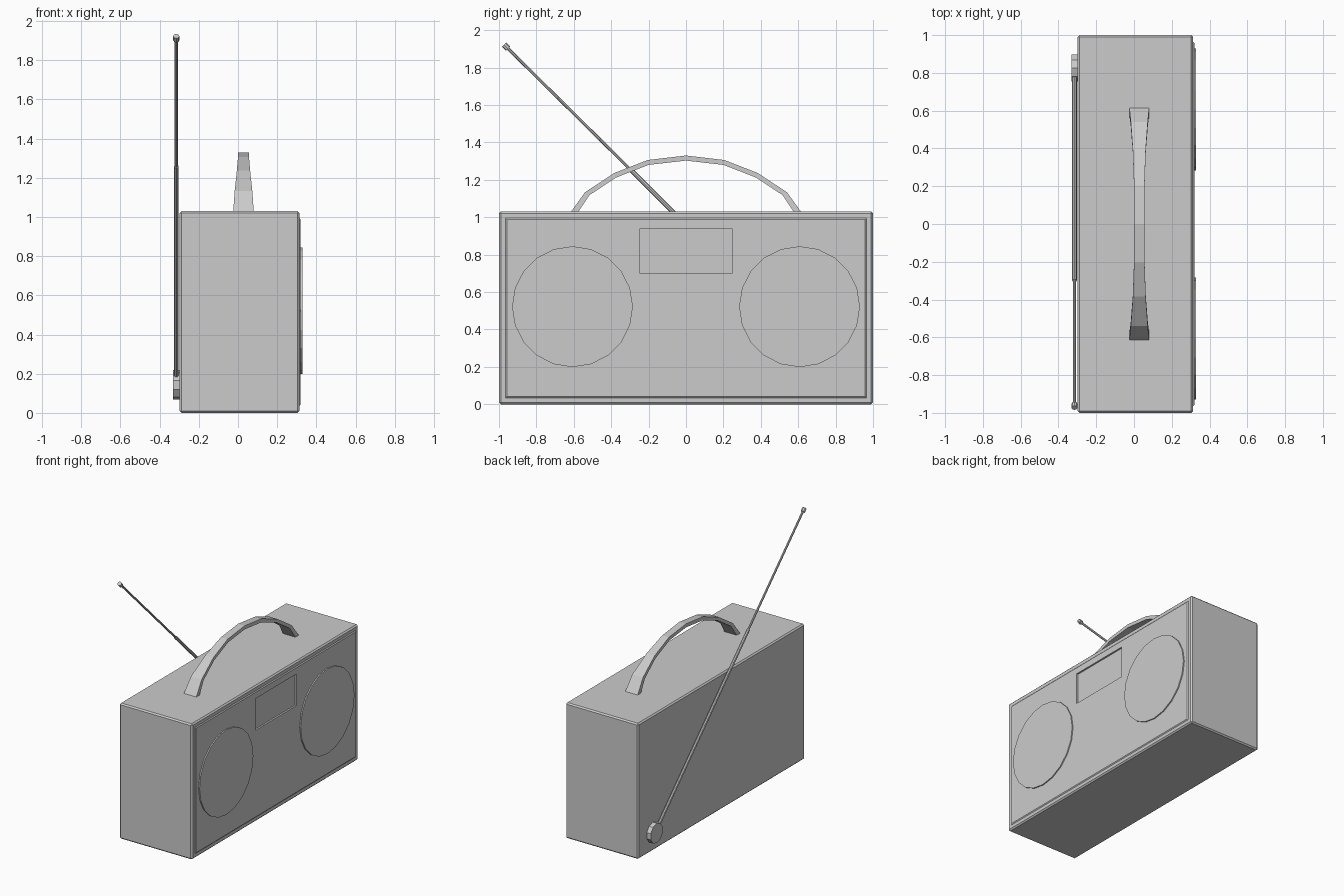
import bpy, bmesh, math
from mathutils import Vector, Matrix

if "Cube" in bpy.data.objects:
    bpy.data.objects.remove(bpy.data.objects["Cube"])


def finish(bm, name):
    bmesh.ops.recalc_face_normals(bm, faces=bm.faces[:])
    me = bpy.data.meshes.new(name)
    bm.to_mesh(me)
    bm.free()
    ob = bpy.data.objects.new(name, me)
    bpy.context.collection.objects.link(ob)
    return ob


def box(lo, hi):
    bm = bmesh.new()
    lo, hi = Vector(lo), Vector(hi)
    size = hi - lo
    bmesh.ops.create_cube(bm, size=1, matrix=Matrix.Translation((lo + hi) / 2)
                          @ Matrix.Diagonal((*size, 1)))
    return bm


def rod(name, a, b, r, sides):
    a, b = Vector(a), Vector(b)
    d = b - a
    bm = bmesh.new()
    mat = Matrix.Translation((a + b) / 2) @ d.to_track_quat('Z', 'Y').to_matrix().to_4x4()
    bmesh.ops.create_cone(bm, cap_ends=True, segments=sides, radius1=r, radius2=r,
                          depth=d.length, matrix=mat)
    return finish(bm, name)


def disc(name, x0, x1, y, z, r, sides):
    # cylinder along x with a vertex at the top
    bm = bmesh.new()
    rings = [[bm.verts.new((x, y + r * math.sin(2 * math.pi * i / sides),
                            z + r * math.cos(2 * math.pi * i / sides)))
              for i in range(sides)] for x in (x0, x1)]
    for ring in rings:
        bm.faces.new(ring)
    for i in range(sides):
        j = (i + 1) % sides
        bm.faces.new((rings[0][i], rings[0][j], rings[1][j], rings[1][i]))
    return finish(bm, name)


# Cabinet with chamfered edges and a slightly raised front panel
bm = box((-0.298, -1, 0), (0.313, 1, 1.03))
bmesh.ops.bevel(bm, geom=bm.edges[:], offset=0.01, segments=1, affect='EDGES')
bm.normal_update()
front = max(bm.faces, key=lambda f: f.calc_center_median().x)
bmesh.ops.inset_region(bm, faces=[front], thickness=0.035)
bmesh.ops.inset_region(bm, faces=[front], thickness=0.01, depth=0.006)
cabinet = finish(bm, "cabinet")

# Recessed display window
cutter = finish(box((0.306, -0.245, 0.70), (0.4, 0.245, 0.94)), "display_cutter")
cutter.hide_render = True
cutter.hide_viewport = True
cutter.display_type = 'WIRE'
mod = cabinet.modifiers.new("display_recess", 'BOOLEAN')
mod.operation = 'DIFFERENCE'
mod.solver = 'EXACT'
mod.object = cutter

# Speakers
for side, y in (("left", -0.607), ("right", 0.607)):
    disc(side + "_speaker", 0.30, 0.328, y, 0.522, 0.323, 20)

# Carrying handle: y, outer z, inner y, inner z, half width
half = [(0.622, 1.02, 0.582, 1.02, 0.053), (0.54, 1.133, 0.517, 1.118, 0.045),
        (0.385, 1.236, 0.375, 1.212, 0.034), (0.205, 1.306, 0.2, 1.28, 0.028)]
arc = half + [(0, 1.33, 0, 1.303, 0.028)] + [(-a, b, -c, d, w) for a, b, c, d, w in half[::-1]]
bm = bmesh.new()
sections = [[bm.verts.new(p) for p in ((0.028 - w, a, b), (0.028 + w, a, b),
                                       (0.028 + w, c, d), (0.028 - w, c, d))]
            for a, b, c, d, w in arc]
for s, t in zip(sections, sections[1:]):
    for i in range(4):
        j = (i + 1) % 4
        bm.faces.new((s[i], s[j], t[j], t[i]))
bm.faces.new(sections[0])
bm.faces.new(sections[-1])
finish(bm, "handle")

# Telescopic antenna on the back
disc("antenna_pivot", -0.332, -0.29, 0.825, 0.143, 0.075, 10)
ax = -0.315
rod("antenna_lower", (ax, 0.775, 0.19), (ax, -0.30, 1.258), 0.012, 8)
rod("antenna_upper", (ax, -0.29, 1.248), (ax, -0.96, 1.91), 0.008, 8)
rod("antenna_tip", (ax, -0.952, 1.902), (ax, -0.973, 1.923), 0.016, 8)
